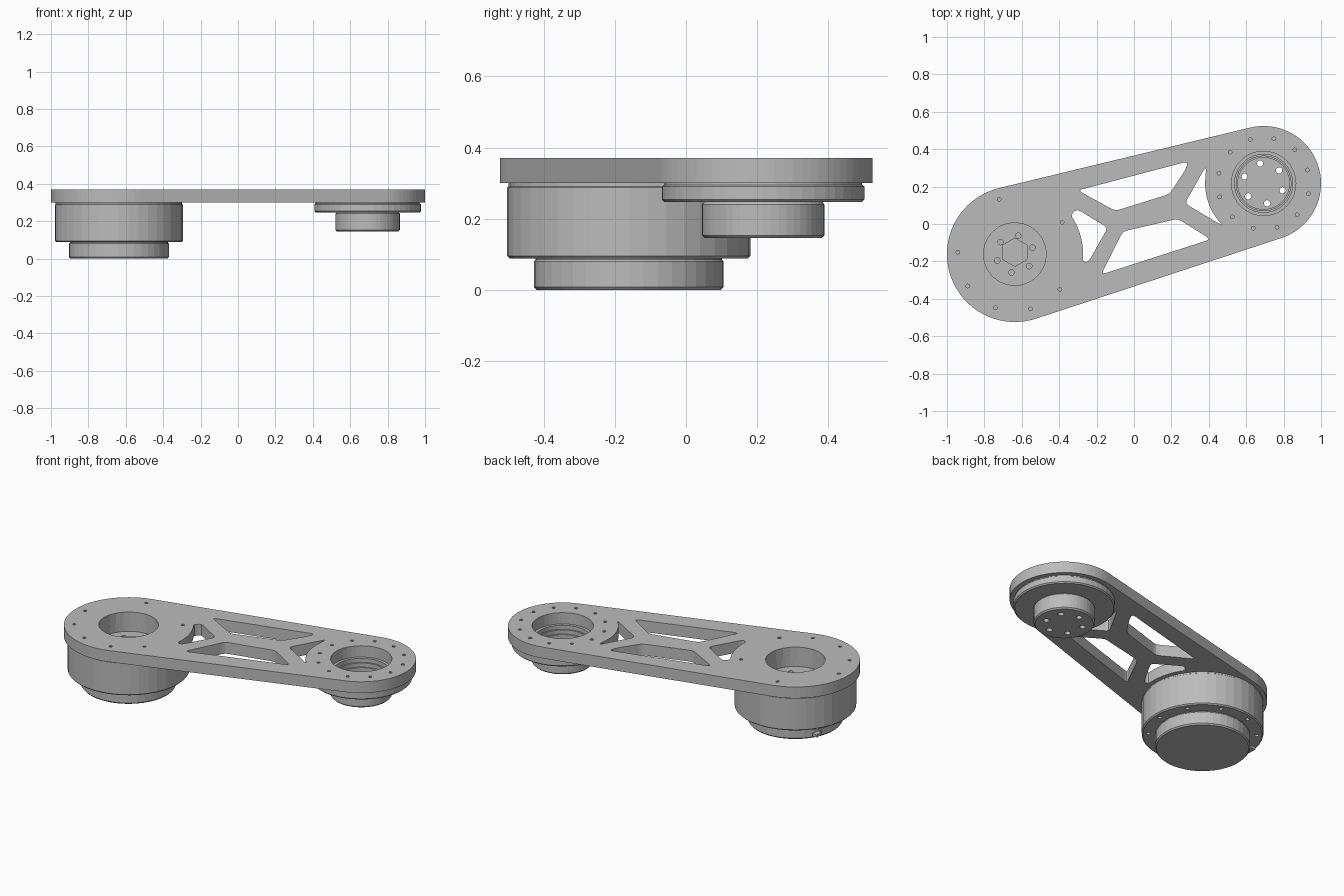
import bpy, bmesh
from math import cos, sin, radians, acos, atan2, degrees, hypot
from mathutils import Vector

cube = bpy.data.objects.get("Cube")
if cube:
    bpy.data.objects.remove(cube, do_unlink=True)

BIG, SMALL = Vector((-0.637, -0.161)), Vector((0.693, 0.217))
BIG_R, SMALL_R = 0.363, 0.307
TOP, UNDER = 0.37, 0.30

metal = bpy.data.materials.new("machined grey")
metal.use_nodes = True
GREY = (0.5, 0.5, 0.5, 1)
metal.diffuse_color = GREY
metal.node_tree.nodes["Principled BSDF"].inputs["Base Color"].default_value = GREY


def arc(c, r, start, end, steps):
    angles = [radians(start + (end - start) * i / steps) for i in range(steps + 1)]
    return [Vector((c.x + r * cos(a), c.y + r * sin(a))) for a in angles]


def circle(c, r, steps):
    return arc(c, r, 0, 360, steps)[:-1]


def ring(c, r, angles):
    return [arc(c, r, a, a, 1)[0] for a in angles]


def rounded(points, size=0.022):
    """Soften the corners of a closed outline."""
    result = []
    for i, p in enumerate(points):
        a, b = points[i - 1] - p, points[(i + 1) % len(points)] - p
        a = p + a.normalized() * min(size, a.length * 0.35)
        b = p + b.normalized() * min(size, b.length * 0.35)
        result += [a, (a + b) / 4 + p / 2, b]
    return result


def new_object(name, bm):
    bmesh.ops.remove_doubles(bm, verts=bm.verts, dist=0.00005)
    bmesh.ops.recalc_face_normals(bm, faces=bm.faces)
    mesh = bpy.data.meshes.new(name)
    bm.to_mesh(mesh)
    bm.free()
    mesh.materials.clear()
    mesh.materials.append(metal)
    obj = bpy.data.objects.new(name, mesh)
    bpy.context.collection.objects.link(obj)
    return obj


def slab(name, outlines, z0, z1):
    """Extrude an outline; further outlines become holes."""
    curve = bpy.data.curves.new(name, "CURVE")
    curve.dimensions, curve.fill_mode = "2D", "BOTH"
    curve.extrude = (z1 - z0) / 2
    for outline in outlines:
        spline = curve.splines.new("POLY")
        spline.points.add(len(outline) - 1)
        spline.use_cyclic_u, spline.use_smooth = True, False
        for point, p in zip(spline.points, outline):
            point.co = (p.x, p.y, 0, 1)
    temp = bpy.data.objects.new(name + "_outline", curve)
    bpy.context.collection.objects.link(temp)
    bpy.context.view_layer.update()
    mesh = temp.evaluated_get(bpy.context.evaluated_depsgraph_get()).to_mesh()
    bm = bmesh.new()
    bm.from_mesh(mesh)
    bpy.data.objects.remove(temp, do_unlink=True)
    bmesh.ops.translate(bm, verts=bm.verts, vec=(0, 0, (z0 + z1) / 2))
    for f in bm.faces:
        f.smooth = False
    return new_object(name, bm)


def lathe(name, c, profile, steps):
    """Turn a radius/height profile around a vertical axis."""
    bm = bmesh.new()
    rows = []
    for r, z in profile:
        pts = circle(c, r, steps) if r else [c]
        rows.append([bm.verts.new((p.x, p.y, z)) for p in pts])
    for low, high in zip(rows, rows[1:]):
        for i in range(steps):
            j = (i + 1) % steps
            quad = [low[i % len(low)], low[j % len(low)],
                    high[j % len(high)], high[i % len(high)]]
            bm.faces.new(list(dict.fromkeys(quad)))
    return new_object(name, bm)


def pins(name, centres, r, z0, z1, steps=12):
    bm = bmesh.new()
    for p in centres:
        made = bmesh.ops.create_cone(bm, cap_ends=True, segments=steps,
                                     radius1=r, radius2=r, depth=z1 - z0)
        bmesh.ops.translate(bm, verts=made["verts"], vec=(p.x, p.y, (z0 + z1) / 2))
    return new_object(name, bm)


def block(name, centre, size):
    bm = bmesh.new()
    bmesh.ops.create_cube(bm, size=1)
    bmesh.ops.scale(bm, verts=bm.verts, vec=size)
    bmesh.ops.translate(bm, verts=bm.verts, vec=centre)
    return new_object(name, bm)


def cut(target, cutter):
    mod = target.modifiers.new("cut", "BOOLEAN")
    mod.operation, mod.solver, mod.object = "DIFFERENCE", "EXACT", cutter
    cutter.hide_render = True
    bpy.context.view_layer.update()
    evaluated = target.evaluated_get(bpy.context.evaluated_depsgraph_get())
    mesh = bpy.data.meshes.new_from_object(evaluated)
    target.modifiers.clear()
    target.data = mesh
    bpy.data.objects.remove(cutter, do_unlink=True)


# Arm plate: two round ends joined by tangents
axis = SMALL - BIG
heading = degrees(atan2(axis.y, axis.x))
spread = degrees(acos((BIG_R - SMALL_R) / hypot(*axis)))
outline = (arc(BIG, BIG_R, heading + spread, heading + 360 - spread, 36)
           + arc(SMALL, SMALL_R, heading - spread, heading + spread, 36))

# Truss windows in the arm
V = Vector
upper = [V((-0.30, 0.18)), V((0.29, 0.335)), V((0.275, 0.29)),
         V((0.19, 0.16)), V((-0.10, 0.07))]
lower = [V((-0.175, -0.27)), V((-0.06, -0.04)), V((0.235, 0.028)), V((0.41, -0.082))]
near_big = ([V((-0.14, -0.02)), V((-0.245, -0.205))]
            + arc(BIG, 0.365, -6, 41, 8))
near_big[-1] = V((-0.305, 0.08))
near_small = ([V((0.272, 0.11)), V((0.475, -0.01))]
              + arc(SMALL, 0.313, 222, 172, 8) + [V((0.385, 0.31))])
windows = [rounded(w) for w in (upper, lower, near_big, near_small)]

# Screw holes round both ends
big_screws = ring(BIG, 0.305, (34, 106, 178, 214, 250, 286, 322))
small_screws = ring(SMALL, 0.245, range(17, 377, 30))
holes = [circle(p, 0.01, 10) for p in big_screws + small_screws]
holes += [circle(BIG, 0.168, 24), circle(SMALL, 0.172, 40)]
slab("arm_plate", [outline] + windows + holes, UNDER, TOP)

# Motor housing under the big end, with a shallow well on top
housing = lathe("motor_housing", BIG, [
    (0, 0.088), (0.335, 0.088), (0.342, 0.095), (0.342, 0.288), (0.338, 0.291),
    (0.338, UNDER), (0.168, UNDER), (0.168, 0.25), (0, 0.25)], 40)
cut(housing, pins("housing_screw_cutter", ring(BIG, 0.305, range(34, 394, 36)),
                  0.012, 0.07, 0.12))
cut(housing, pins("well_screw_cutter", ring(BIG, 0.1, range(20, 380, 60)),
                  0.015, 0.22, 0.27))
hub = pins("motor_shaft", [BIG + V((0.0, 0.01))], 0.078, 0.245, 0.262, 6)
cut(hub, pins("shaft_cutter", [BIG + V((0.0, 0.01))], 0.03, 0.254, 0.28, 12))

# Rear cap of the motor, with a cable port on the right
cap = lathe("motor_cap", BIG, [
    (0, 0), (0.26, 0), (0.267, 0.008), (0.267, 0.08), (0.262, 0.085),
    (0.262, 0.09), (0, 0.09)], 40)
cut(cap, block("port_cutter", (-0.9, -0.095, 0.062), (0.08, 0.15, 0.026)))
cut(cap, block("plug_cutter", (-0.9, -0.03, 0.024), (0.07, 0.07, 0.026)))
block("cable_plug", (-0.878, -0.03, 0.024), (0.03, 0.05, 0.016))

# Bearing carrier under the small end: flange, hub and stepped bore
carrier = lathe("bearing_carrier", SMALL, [
    (0, 0.145), (0.164, 0.145), (0.172, 0.153), (0.172, 0.24), (0.166, 0.247),
    (0.278, 0.247), (0.285, 0.254), (0.285, 0.29), (0.278, 0.295), (0.278, UNDER),
    (0.155, UNDER), (0.155, 0.275), (0.146, 0.275), (0.146, 0.25), (0.138, 0.25),
    (0.138, 0.2), (0, 0.2)], 48)
cut(carrier, pins("carrier_bolt_cutter", ring(SMALL, 0.108, range(40, 400, 60)),
                  0.017, 0.12, 0.22))
